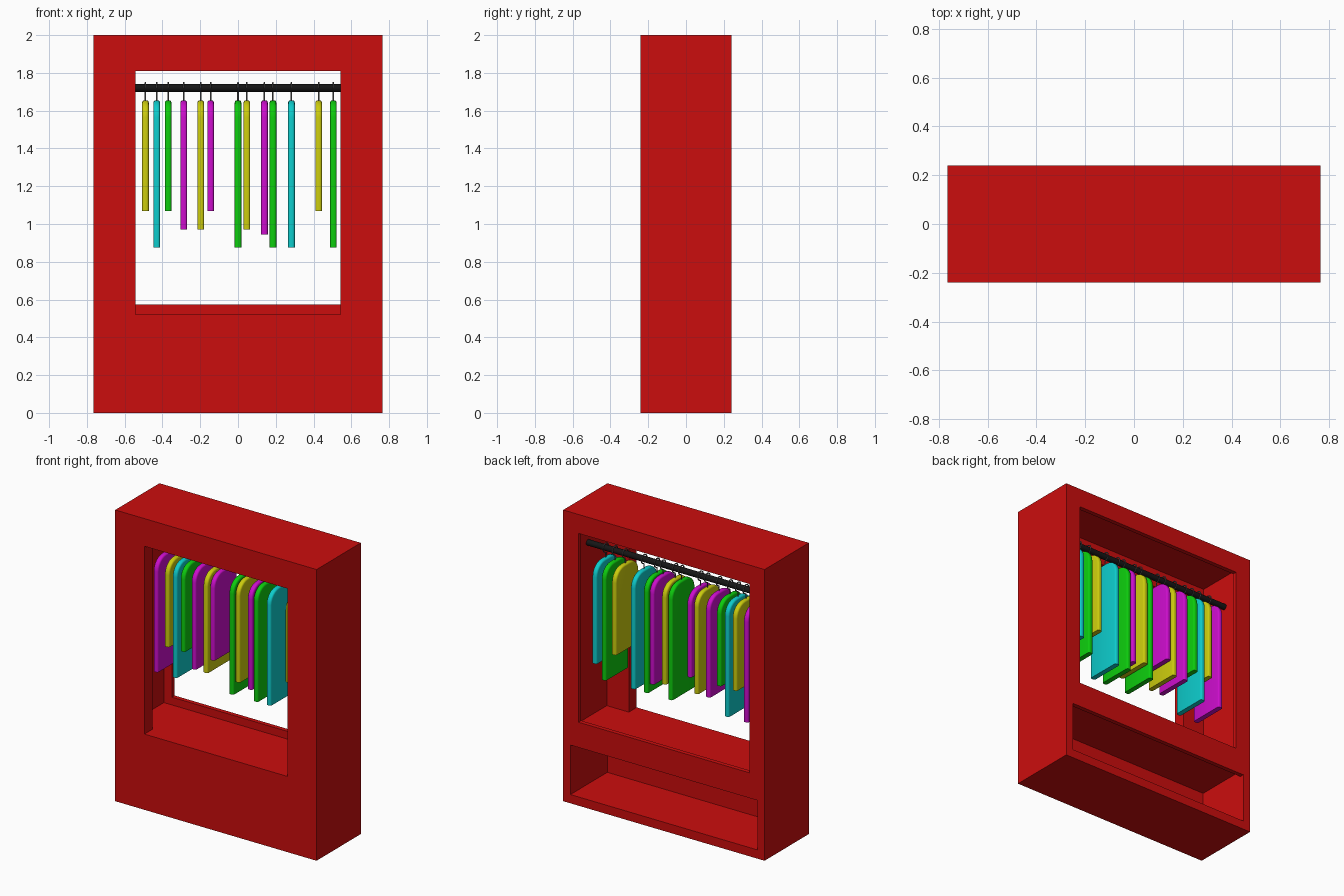
import bpy, bmesh, math
from mathutils import Matrix, Vector

old = bpy.data.objects.get("Cube")
if old:
    bpy.data.objects.remove(old, do_unlink=True)


def material(name, rgb):
    m = bpy.data.materials.new(name)
    m.use_nodes = True
    color = (*rgb, 1)
    m.diffuse_color = color
    m.node_tree.nodes["Principled BSDF"].inputs["Base Color"].default_value = color
    return m


LOW, HIGH = 0.004, 0.6
RED = material("cabinet red", (HIGH, LOW, LOW))
BLACK = material("rail black", (0.008, 0.008, 0.008))
GREY = material("hook grey", (0.13, 0.13, 0.13))
CLOTH = {
    "yellow": material("cloth yellow", (HIGH, HIGH, LOW)),
    "cyan": material("cloth cyan", (LOW, HIGH, HIGH)),
    "green": material("cloth green", (LOW, HIGH, LOW)),
    "magenta": material("cloth magenta", (HIGH, LOW, HIGH)),
}


def add_object(name, bm, mat):
    mesh = bpy.data.meshes.new(name)
    bmesh.ops.recalc_face_normals(bm, faces=bm.faces)
    bm.to_mesh(mesh)
    bm.free()
    mesh.materials.append(mat)
    ob = bpy.data.objects.new(name, mesh)
    bpy.context.collection.objects.link(ob)
    return ob


def box(name, half_x, y0, y1, z0, z1, mat):
    bm = bmesh.new()
    bmesh.ops.create_cube(bm, size=1)
    bmesh.ops.scale(bm, vec=(2 * half_x, y1 - y0, z1 - z0), verts=bm.verts)
    bmesh.ops.translate(bm, vec=(0, (y0 + y1) / 2, (z0 + z1) / 2), verts=bm.verts)
    return add_object(name, bm, mat)


def apply_modifiers(ob):
    bpy.context.view_layer.update()
    graph = bpy.context.evaluated_depsgraph_get()
    mesh = bpy.data.meshes.new_from_object(ob.evaluated_get(graph))
    ob.modifiers.clear()
    ob.data = mesh


def smooth(ob, angle):
    bpy.ops.object.select_all(action='DESELECT')
    ob.select_set(True)
    bpy.context.view_layer.objects.active = ob
    bpy.ops.object.shade_smooth_by_angle(angle=math.radians(angle))


# Cabinet: solid block with windows and compartments carved out
cabinet = box("cabinet", 0.765, -0.24, 0.24, 0, 2, RED)
carvings = [
    ("upper_compartment", 0.71, -0.155, 0.21, 0.52, 1.94),
    ("front_window", 0.543, -0.3, -0.1, 0.52, 1.81),
    ("back_window", 0.65, 0.15, 0.3, 0.573, 1.87),
    ("lower_compartment", 0.71, -0.16, 0.21, 0.06, 0.44),
    ("lower_back_opening", 0.71, 0.15, 0.3, 0.06, 0.40),
]
for carving in carvings:
    cutter = box(*carving, RED)
    cutter.hide_render = True
    mod = cabinet.modifiers.new("carve", 'BOOLEAN')
    mod.operation = 'DIFFERENCE'
    mod.solver = 'EXACT'
    mod.object = cutter
    apply_modifiers(cabinet)
    bpy.data.objects.remove(cutter, do_unlink=True)

# Hanging rail
RAIL_Y, RAIL_Z = 0.05, 1.72
bm = bmesh.new()
bmesh.ops.create_cone(bm, cap_ends=True, segments=24, radius1=0.02, radius2=0.02,
                      depth=1.42, matrix=Matrix.Rotation(math.pi / 2, 4, 'Y'))
bmesh.ops.translate(bm, vec=(0, RAIL_Y, RAIL_Z), verts=bm.verts)
smooth(add_object("hanging_rail", bm, BLACK), 40)


# Garment: slab with rounded shoulders and softened edges
def garment(name, x, bottom, mat):
    half, top, rx, rz = 0.125, 1.655, 0.095, 0.09
    outline = [(-half, bottom), (half, bottom)]
    for side in (1, -1):
        arc = [(side * (half - rx + rx * math.cos(a)), top - rz + rz * math.sin(a))
               for a in (math.pi / 2 * i / 6 for i in range(7))]
        outline += arc if side == 1 else arc[::-1]
    bm = bmesh.new()
    thick = 0.035
    face = bm.faces.new([bm.verts.new((x - thick / 2, RAIL_Y + y, z)) for y, z in outline])
    ext = bmesh.ops.extrude_face_region(bm, geom=[face])
    moved = [v for v in ext["geom"] if isinstance(v, bmesh.types.BMVert)]
    bmesh.ops.translate(bm, vec=(thick, 0, 0), verts=moved)
    rims = [e for e in bm.edges
            if abs(e.verts[0].co.x - e.verts[1].co.x) < 1e-5
            and max(v.co.z for v in e.verts) > bottom + 0.01]
    bmesh.ops.bevel(bm, geom=rims, offset=0.012, segments=3, profile=0.5, affect='EDGES')
    smooth(add_object(name, bm, mat), 50)


# Hook: wire stem that curls over the rail
def hook(name, x):
    r = 0.03
    path = [Vector((x, RAIL_Y, 1.645)), Vector((x, RAIL_Y, RAIL_Z - r - 0.004))]
    for i in range(11):
        a = math.radians(-70 + 25 * i)
        path.append(Vector((x, RAIL_Y + r * math.cos(a), RAIL_Z + r * math.sin(a))))
    curve = bpy.data.curves.new(name, 'CURVE')
    curve.dimensions = '3D'
    curve.bevel_depth = 0.004
    curve.bevel_resolution = 1
    curve.use_fill_caps = True
    spline = curve.splines.new('POLY')
    spline.points.add(len(path) - 1)
    for point, co in zip(spline.points, path):
        point.co = (*co, 1)
    curve.materials.append(GREY)
    bpy.context.collection.objects.link(bpy.data.objects.new(name, curve))


# Row of clothes: position, hem height, colour
clothes = [
    (-0.575, 0.875, "magenta"), (-0.49, 1.07, "yellow"), (-0.43, 0.875, "cyan"),
    (-0.37, 1.07, "green"), (-0.287, 0.97, "magenta"), (-0.197, 0.97, "yellow"),
    (-0.145, 1.07, "magenta"), (0.0, 0.875, "green"), (0.047, 0.97, "yellow"),
    (0.14, 0.945, "magenta"), (0.185, 0.875, "green"), (0.283, 0.875, "cyan"),
    (0.427, 1.07, "yellow"), (0.505, 0.875, "green"), (0.575, 0.97, "cyan"),
]
for i, (x, hem, color) in enumerate(clothes, 1):
    garment(f"{color}_garment_{i}", x, hem, CLOTH[color])
    hook(f"hanger_hook_{i}", x)
